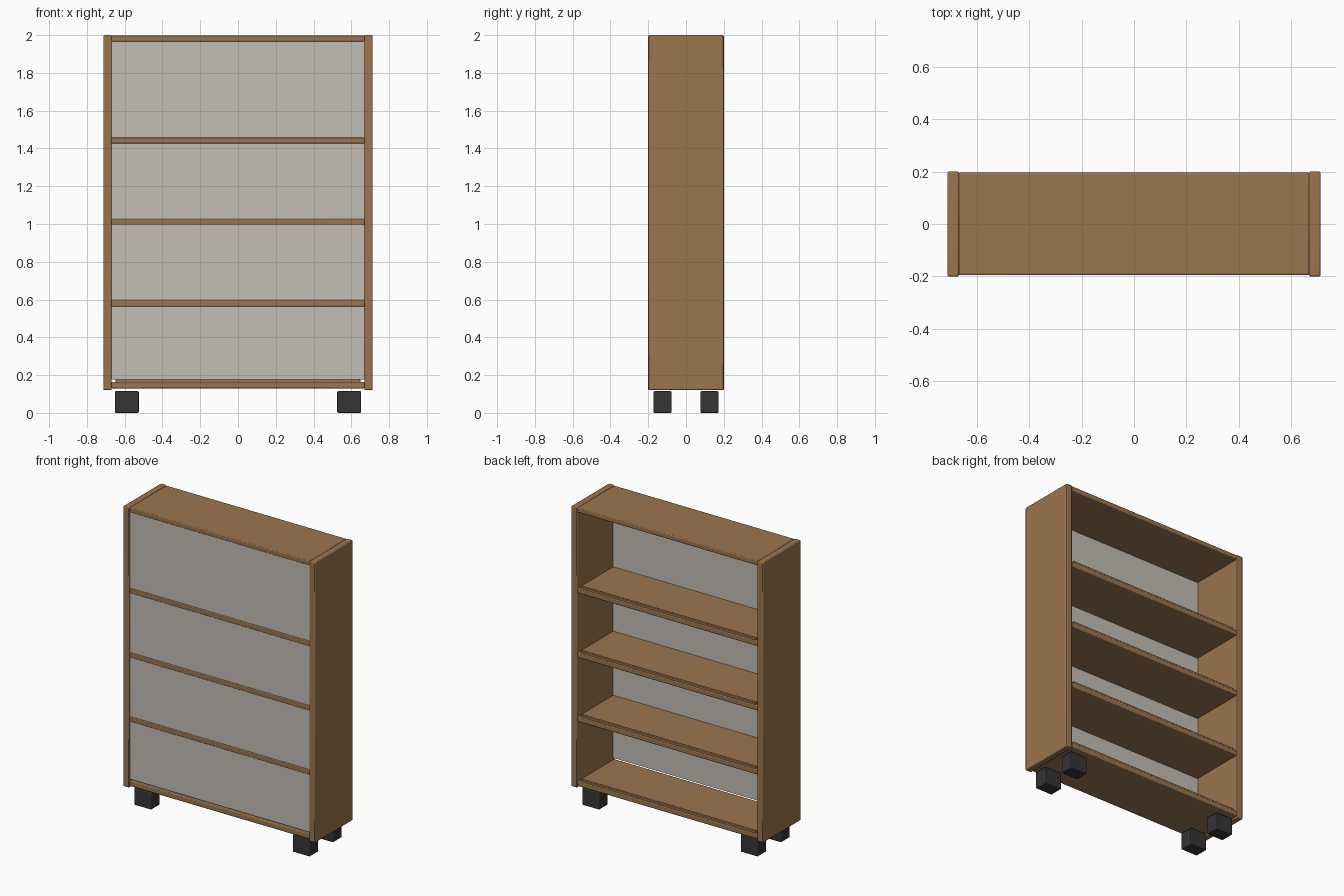
import bpy

if "Cube" in bpy.data.objects:
    bpy.data.objects.remove(bpy.data.objects["Cube"])


def material(name, rgb):
    m = bpy.data.materials.new(name)
    m.diffuse_color = (*rgb, 1.0)
    m.use_nodes = True
    m.node_tree.nodes["Principled BSDF"].inputs["Base Color"].default_value = m.diffuse_color
    return m


WOOD = material("warm brown wood", (0.33, 0.18, 0.078))
PANEL = material("pale grey board", (0.55, 0.52, 0.47))
RUBBER = material("dark grey plastic", (0.035, 0.035, 0.035))


def box(name, x, y, z, mat, bevel=0.0):
    """Box from (min, max) ranges with an optional small rounded edge."""
    size = [b - a for a, b in (x, y, z)]
    bpy.ops.mesh.primitive_cube_add(size=1, location=[(a + b) / 2 for a, b in (x, y, z)])
    ob = bpy.context.object
    ob.name = name
    ob.scale = size
    bpy.ops.object.transform_apply(location=False, rotation=False, scale=True)
    ob.data.materials.append(mat)
    if bevel:
        mod = ob.modifiers.new("edge rounding", 'BEVEL')
        mod.width = bevel
        mod.segments = 2
        bpy.ops.object.shade_smooth_by_angle()
    return ob


# Side panels
for side, s in (("left", -1), ("right", 1)):
    box(side + "_side_panel", sorted((s * 0.669, s * 0.712)), (-0.2, 0.2), (0.12, 2.0), WOOD, 0.005)

# Shelves, each with a low lip along the open edge
for i, z in enumerate((0.147, 0.58, 1.01, 1.442)):
    box(f"shelf_{i + 1}", (-0.67, 0.67), (-0.195, 0.196), (z - 0.017, z + 0.017), WOOD, 0.005)
    box(f"shelf_lip_{i + 1}", (-0.648, 0.648), (0.172, 0.19), (z + 0.012, z + 0.031), WOOD, 0.003)

# Top board
box("top_board", (-0.67, 0.67), (-0.195, 0.196), (1.967, 1.999), WOOD, 0.005)

# Closing panel, just behind the shelf edges
box("closing_panel", (-0.669, 0.669), (-0.191, -0.181), (0.176, 1.975), PANEL)

# Feet
for sx, xn in ((-1, "left"), (1, "right")):
    for sy, yn in ((-1, "front"), (1, "back")):
        box(f"{yn}_{xn}_foot", sorted((sx * 0.525, sx * 0.652)),
            sorted((sy * 0.077, sy * 0.172)), (0.0, 0.115), RUBBER, 0.005)
